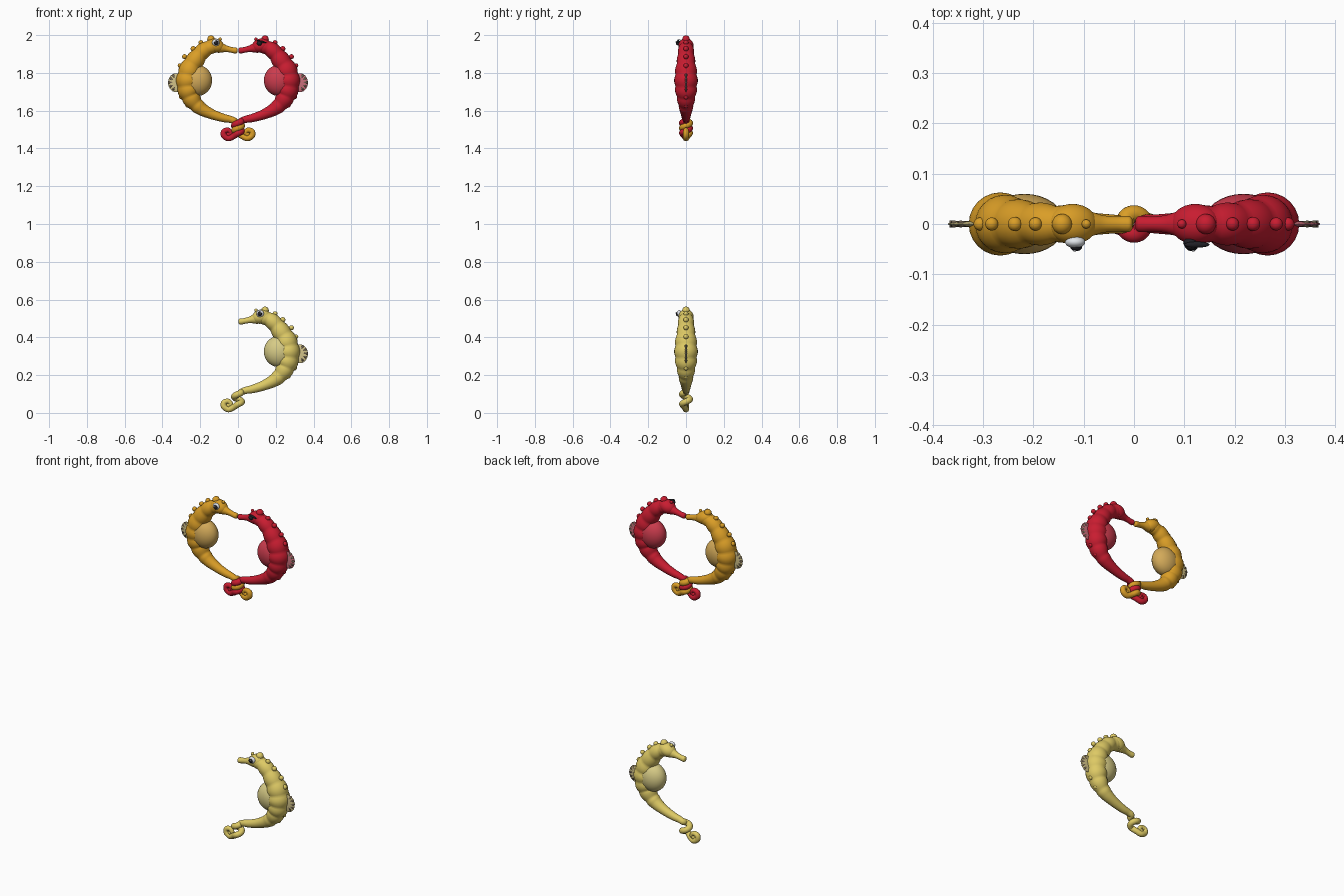
import bpy, bmesh, math
from mathutils import Vector, Matrix

if "Cube" in bpy.data.objects:
    bpy.data.objects.remove(bpy.data.objects["Cube"])


def material(name, rgb):
    m = bpy.data.materials.new(name)
    m.diffuse_color = (*rgb, 1)
    m.use_nodes = True
    m.node_tree.nodes["Principled BSDF"].inputs["Base Color"].default_value = m.diffuse_color
    return m


def finish(name, bm, mat):
    bmesh.ops.recalc_face_normals(bm, faces=bm.faces)
    me = bpy.data.meshes.new(name)
    for f in bm.faces:
        f.smooth = True
    bm.to_mesh(me)
    bm.free()
    me.materials.append(mat)
    ob = bpy.data.objects.new(name, me)
    bpy.context.collection.objects.link(ob)
    return ob


def ellipsoid(name, centre, radii, mat, tilt=0):
    bm = bmesh.new()
    m = (Matrix.Translation(centre) @ Matrix.Rotation(tilt, 4, 'Y')
         @ Matrix.Diagonal((*radii, 1)))
    bmesh.ops.create_uvsphere(bm, u_segments=32, v_segments=18, radius=1, matrix=m)
    return finish(name, bm, mat)


def smooth_path(pts, steps):
    # Catmull-Rom through (x, y, z, radius)
    p = [Vector(q) for q in pts]
    p = [2 * p[0] - p[1]] + p + [2 * p[-1] - p[-2]]
    out = []
    for i in range(1, len(p) - 2):
        a, b, c, d = p[i - 1:i + 3]
        for k in range(steps):
            t = k / steps
            out.append(0.5 * (2 * b + (c - a) * t + (2 * a - 5 * b + 4 * c - d) * t * t
                              + (3 * b - a - 3 * c + d) * t ** 3))
    out.append(p[-2])
    return out


def tube(name, path, mat, sides=24):
    bm = bmesh.new()
    normal = Vector((0, 1, 0))
    rings = []
    for i, q in enumerate(path):
        c = q.to_3d()
        tan = (path[min(i + 1, len(path) - 1)].to_3d() - path[max(i - 1, 0)].to_3d()).normalized()
        normal = (normal - tan * normal.dot(tan)).normalized()
        side = tan.cross(normal)
        rings.append([bm.verts.new(c + q[3] * (math.cos(a) * normal + math.sin(a) * side))
                      for a in (2 * math.pi * k / sides for k in range(sides))])
    for r0, r1 in zip(rings, rings[1:]):
        for k in range(sides):
            j = (k + 1) % sides
            bm.faces.new((r0[k], r0[j], r1[j], r1[k]))
    bm.faces.new(rings[0])
    bm.faces.new(rings[-1])
    return finish(name, bm, mat)


# Body centre line from head to tail base: x, z, radius
SPINE = [(.13, 1.943, .036), (.18, 1.92, .041), (.222, 1.873, .047), (.254, 1.818, .056),
         (.266, 1.76, .061), (.26, 1.702, .056), (.24, 1.655, .046), (.20, 1.613, .036),
         (.14, 1.582, .027), (.08, 1.562, .022), (.045, 1.555, .019)]
# Tail-tip curl: x, y, z, radius
CURL = [(-.022, -.008, 1.466, .016), (-.05, 0, 1.454, .016), (-.074, 0, 1.468, .016),
        (-.074, 0, 1.49, .015), (-.052, 0, 1.497, .013), (-.038, 0, 1.482, .012),
        (-.05, 0, 1.474, .01)]
# Back bumps: x, z, radius
BUMPS = [(.143, 1.978, .02), (.196, 1.96, .013), (.237, 1.928, .014), (.283, 1.886, .013),
         (.306, 1.838, .013), (.300, 1.672, .012), (.266, 1.628, .012), (.095, 1.978, .009)]


def seahorse(label, s, dz, skin, belly, fin, eye_white):
    def at(x, y, z):
        return Vector((s * x, y, z + dz))

    # Ringed body, entwined tail and curl in a single tube
    pts = [(x, 0, z, r) for x, z, r in SPINE]
    for k in range(11):
        a = 2 * math.pi * 1.25 * k / 10
        pts.append((.02 * math.cos(a), -.02 * math.sin(a), 1.547 - .0066 * k, .0175 - .0001 * k))
    pts += CURL
    steps = 8
    path = smooth_path([(s * x, s * y, z + dz, r) for x, y, z, r in pts], steps)
    for i, q in enumerate(path):
        if i < 7 * steps:
            q[3] *= .93 + .1 * abs(math.cos(math.pi * i / steps))
    tube(label + "_body", path, skin)
    ellipsoid(label + "_tail_tip", path[-1].to_3d(), (.012, .012, .012), skin)

    # Head and snout
    ellipsoid(label + "_head", at(.122, 0, 1.945), (.05, .04, .037), skin, s * -.3)
    snout = [(.1, .03), (.08, .023), (.06, .017), (.035, .015), (.018, .016), (.008, .015), (.003, .009)]
    tube(label + "_snout", smooth_path([(s * x, 0, 1.919 + dz + .2 * max(0, x - .02), r)
                                        for x, r in snout], 4), skin)

    # Belly and back bumps
    ellipsoid(label + "_belly", at(.218, 0, 1.76), (.081, .06, .083), belly)
    for i, (x, z, r) in enumerate(BUMPS):
        ellipsoid(f"{label}_bump_{i}", at(x, 0, z), (r, r, r), skin)

    # Eye on the front side
    if eye_white:
        ellipsoid(label + "_eye", at(.117, -.036, 1.961), (.02, .012, .019), WHITE)
        ellipsoid(label + "_pupil", at(.115, -.045, 1.959), (.012, .009, .012), BLACK)
        ellipsoid(label + "_glint", at(.118, -.053, 1.964), (.003, .002, .003), WHITE)
    else:
        ellipsoid(label + "_eye", at(.113, -.038, 1.957), (.014, .014, .013), BLACK)
        ellipsoid(label + "_lash", at(.125, -.041, 1.966), (.026, .006, .005), BLACK, .25)

    # Fan fin with dark ribs
    ellipsoid(label + "_fin", at(.328, 0, 1.748), (.042, .006, .05), fin)
    for i in range(5):
        a = math.radians(-56 + 28 * i)
        p0 = at(.318, 0, 1.75)
        p1 = p0 + Vector((s * .049 * math.cos(a), 0, .049 * math.sin(a)))
        tube(f"{label}_fin_rib_{i}", [Vector((*p0, .003)), Vector((*p1, .007))], RIB, 10)


WHITE = material("eye_white", (.75, .78, .82))
BLACK = material("eye_black", (.015, .015, .02))
RIB = material("rib", (.16, .12, .08))
red = material("red", (.58, .012, .03))
red_belly = material("red_belly", (.6, .045, .075))
pink = material("pink_fin", (.6, .16, .2))
orange = material("orange", (.7, .34, .02))
orange_belly = material("orange_belly", (.65, .4, .1))
cream = material("cream_fin", (.65, .55, .25))
yellow = material("yellow", (.73, .59, .13))
yellow_belly = material("yellow_belly", (.68, .6, .24))

seahorse("red_seahorse", 1, 0, red, red_belly, pink, False)
seahorse("orange_seahorse", -1, 0, orange, orange_belly, cream, True)
seahorse("yellow_seahorse", 1, -1.435, yellow, yellow_belly, cream, True)
